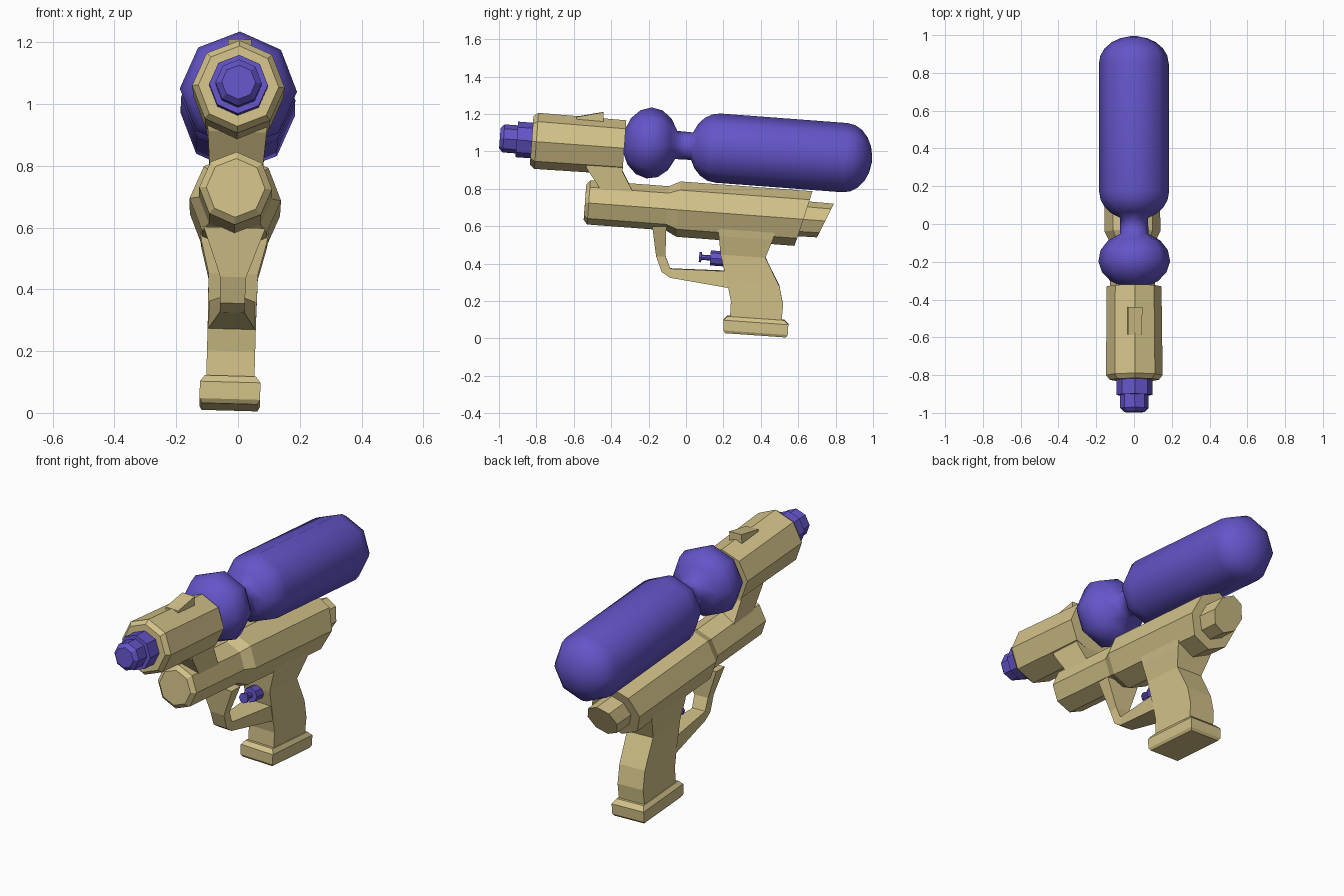
import bpy, bmesh
from math import cos, sin, pi, radians
from mathutils import Vector

if "Cube" in bpy.data.objects:
    bpy.data.objects.remove(bpy.data.objects["Cube"])

PITCH = .075   # the barrel axis drops this much per unit towards the back
ROLL = .028    # the toy leans slightly to one side
SIDES = 8


def material(name, red, green, blue):
    mat = bpy.data.materials.new(name)
    mat.use_nodes = True
    color = (red, green, blue, 1)
    mat.diffuse_color = color
    mat.node_tree.nodes["Principled BSDF"].inputs["Base Color"].default_value = color
    return mat


sand = material("sand_plastic", .65, .54, .25)
purple = material("purple_plastic", .125, .09, .58)


def loft(name, rings, mat, smooth=False):
    """Skin neighbouring rings with quads and cap both ends."""
    bm = bmesh.new()
    loops = [[bm.verts.new((p.x + ROLL * (p.z - 1), p.y, p.z - ROLL * p.x)) for p in ring]
             for ring in rings]
    for near, far in zip(loops, loops[1:]):
        for i in range(len(near)):
            bm.faces.new((near[i - 1], near[i], far[i], far[i - 1]))
    bm.faces.new(loops[0])
    bm.faces.new(loops[-1])
    bmesh.ops.recalc_face_normals(bm, faces=bm.faces)
    for face in bm.faces:
        face.smooth = smooth
    mesh = bpy.data.meshes.new(name)
    bm.to_mesh(mesh)
    bm.free()
    mesh.materials.append(mat)
    obj = bpy.data.objects.new(name, mesh)
    bpy.context.collection.objects.link(obj)


def octagon(y, height, radius, lean=PITCH):
    """Ring around the pitched axis; lean slants the ring backwards."""
    ring = []
    for i in range(SIDES):
        angle = 2 * pi * i / SIDES
        up = radius * cos(angle)
        ring.append(Vector((radius * sin(angle), y + lean * up, height - PITCH * y + up)))
    return ring


def tube(name, height, stations, mat, smooth=False):
    loft(name, [octagon(y, height, *rest) for y, *rest in stations], mat, smooth)


def dome(y, radius, length, start, end, steps):
    """Profile points along part of a half ellipse, from start to end in half turns."""
    turns = [pi * (start + (end - start) * i / steps) for i in range(steps + 1)]
    return [(y - length * cos(t), radius * sin(t)) for t in turns]


def bar_section(y, z, depth, half_width, tilt=-4):
    """Rectangle across the bar, reaching back from (y, z) at a tilt in degrees."""
    back = Vector((0, cos(radians(tilt)), sin(radians(tilt)))) * depth
    side = Vector((half_width, 0, 0))
    front = Vector((0, y, z))
    return [front - side, front + side, front + back + side, front + back - side]


def bar(name, stations):
    loft(name, [bar_section(*station) for station in stations], sand)


# Water bottle: round bulb, narrow neck and long tank with domed ends
bulb = dome(-.19, .19, .15, .1, .87, steps=6)
tank_front = dome(.17, .185, .15, .13, .5, steps=4)
tank_back = dome(.85, .185, .145, .5, .97, steps=5)
tube("water_tank", 1.03, bulb + tank_front + tank_back, purple, smooth=True)

# Upper barrel with a bevelled muzzle, stepped nozzle and sight
barrel_height = .996
tube("barrel", barrel_height, [(-.825, .13), (-.8, .15), (-.33, .145)], sand)
tube("nozzle_collar", barrel_height, [(-.905, .095), (-.8, .095)], purple)
tube("nozzle", barrel_height, [(-.995, .055), (-.975, .075), (-.88, .075)], purple)
bar("sight", [(-.585, 1.14, .045, .038, 90), (-.44, 1.14, .07, .038, 90)])

# Slanted post joining the barrel to the body
bar("barrel_post", [(-.55, .97, .21, .1), (-.53, .91, .19, .095),
                    (-.445, .78, .17, .085), (-.44, .72, .17, .085)])

# Lower body: slim front tube flaring into the wide rear, then a slanted tail
tube("body", .688, [(-.54, .095), (-.52, .118), (-.1, .118),
                    (-.04, .148), (.628, .146, .33)], sand)
tube("body_tail", .686, [(.55, .094, .33), (.745, .09, .5)], sand)

# Handle, widening where it meets the body, on a bevelled foot
bar("handle", [(.17, .66, .33, .125), (.175, .55, .29, .105), (.185, .45, .24, .08),
               (.22, .3, .28, .078), (.24, .2, .28, .078), (.235, .1, .275, .078)])
bar("handle_base", [(.22, .12, .305, .083), (.2, .1, .348, .098),
                    (.2, .045, .345, .098), (.21, .03, .325, .09)])

# Trigger guard, sweeping from upright strut to level bar
bar("trigger_guard", [(-.18, .6, .075, .1, 0), (-.16, .44, .05, .042, 0),
                      (-.13, .355, .05, .04, 25), (-.085, .325, .05, .04, 75),
                      (.235, .27, .09, .077, 90)])

# Trigger: finger pad, thin rod and guide block
for part, start, end, radius in (("pad", .07, .083, .027), ("rod", .075, .15, .014),
                                 ("guide", .13, .2, .04)):
    tube("trigger_" + part, .44, [(start, radius), (end, radius)], purple)
